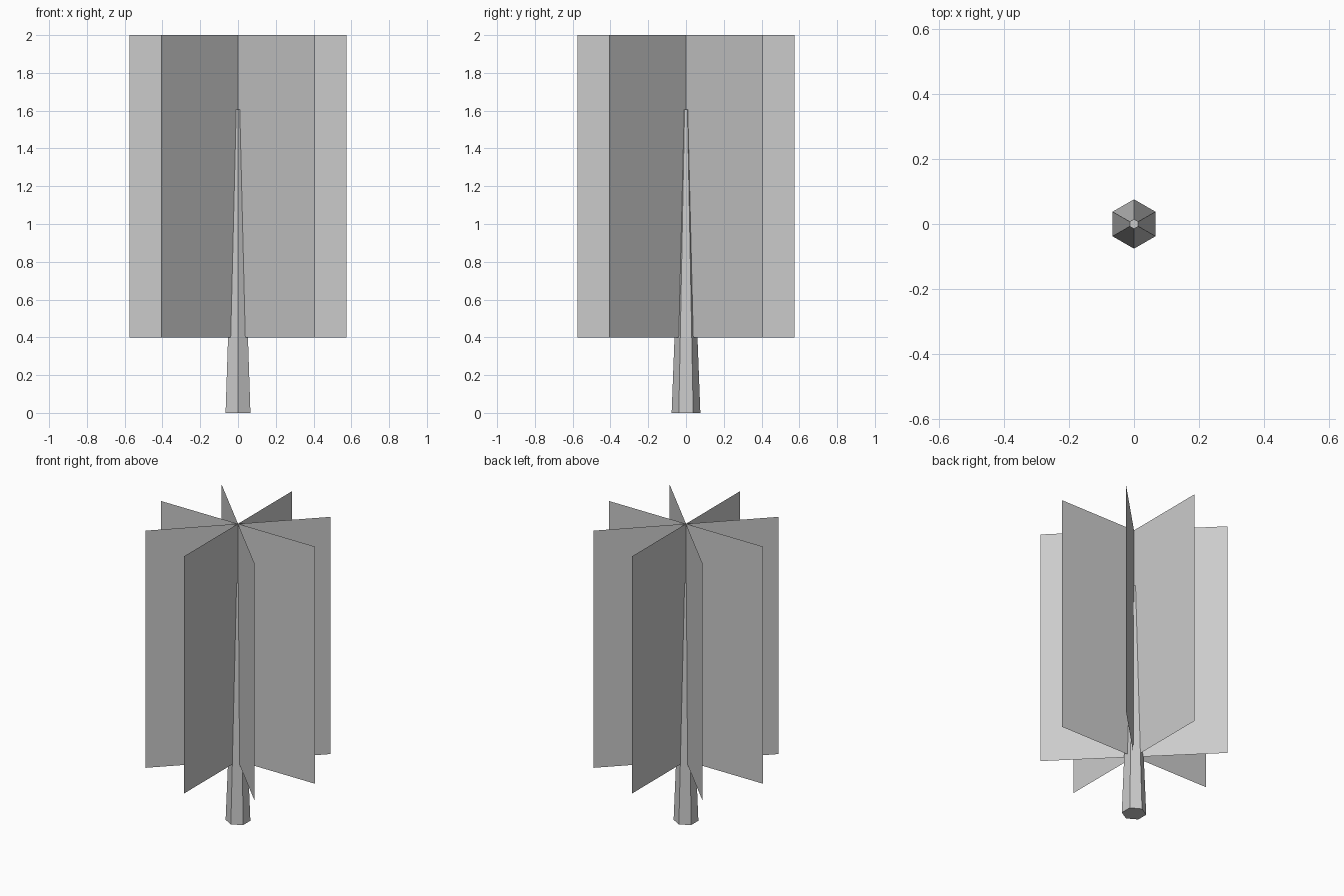
import bpy
import bmesh
from math import cos, sin, pi

if "Cube" in bpy.data.objects:
    bpy.data.objects.remove(bpy.data.objects["Cube"])


def add_object(name, bm):
    mesh = bpy.data.meshes.new(name)
    bm.to_mesh(mesh)
    bm.free()
    obj = bpy.data.objects.new(name, mesh)
    bpy.context.collection.objects.link(obj)
    return obj


# Trunk: tapered six-sided post with a corner facing front and back
TRUNK_HEIGHT = 1.605
bpy.ops.mesh.primitive_cone_add(vertices=6, radius1=0.076, radius2=0.015,
                                depth=TRUNK_HEIGHT, location=(0, 0, TRUNK_HEIGHT / 2))
bpy.context.object.name = "trunk"

# Foliage: four crossed upright cards, 45 degrees apart
HALF_WIDTH, BOTTOM, TOP = 0.575, 0.4, 2.0
bm = bmesh.new()
for i in range(4):
    x, y = HALF_WIDTH * cos(i * pi / 4), HALF_WIDTH * sin(i * pi / 4)
    corners = [(-x, -y, BOTTOM), (x, y, BOTTOM), (x, y, TOP), (-x, -y, TOP)]
    bm.faces.new([bm.verts.new(c) for c in corners])
add_object("foliage_cards", bm)
